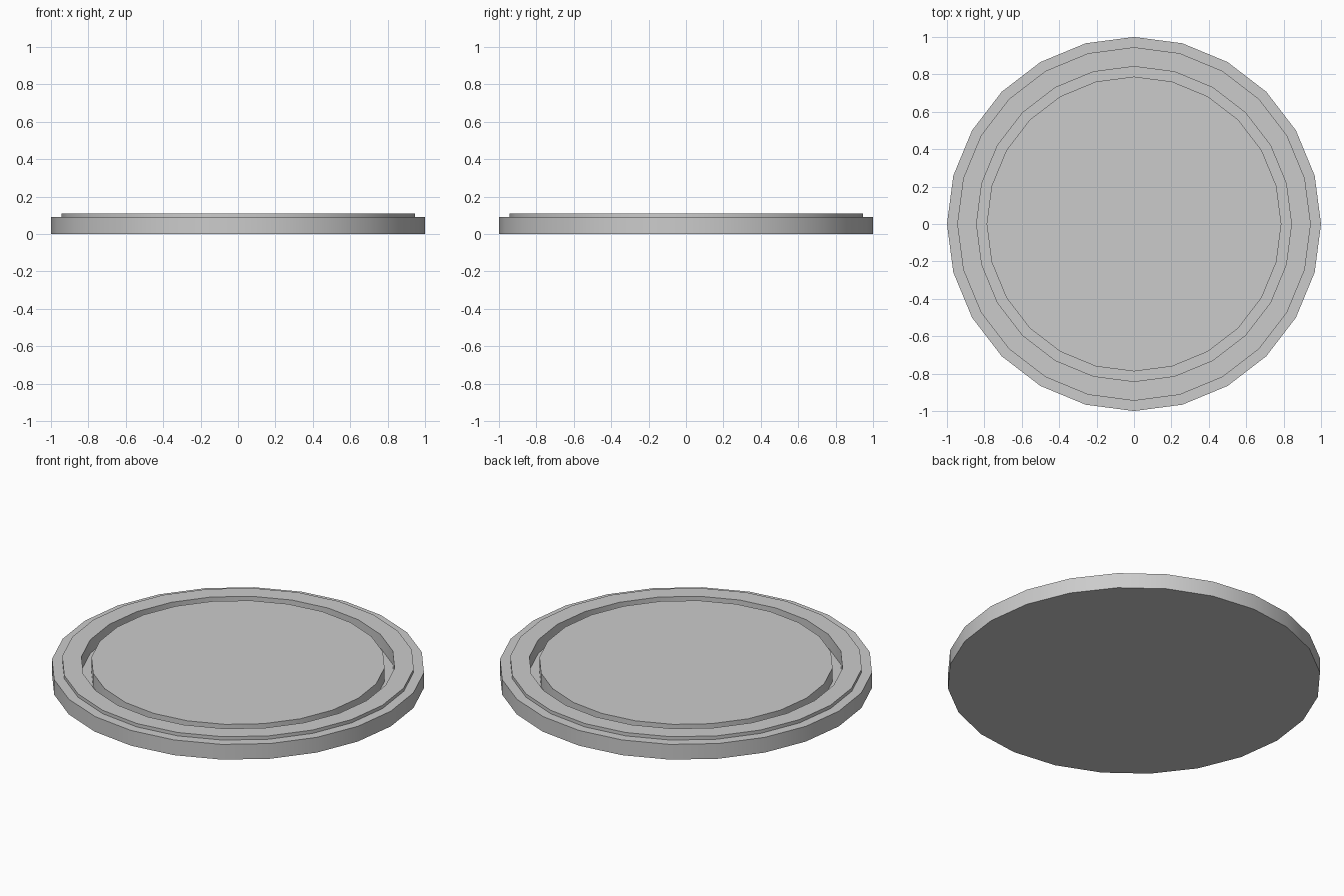
import bpy, bmesh, math

if "Cube" in bpy.data.objects:
    bpy.data.objects.remove(bpy.data.objects["Cube"])

SIDES = 24

def lathe(name, profile):
    """Revolve an (r, z) profile that runs from the bottom centre to the top centre."""
    bm = bmesh.new()
    rings = []
    for r, z in profile:
        rings.append([bm.verts.new((r * math.cos(2 * math.pi * i / SIDES),
                                    r * math.sin(2 * math.pi * i / SIDES), z))
                      for i in range(SIDES)])
    for a, b in zip(rings, rings[1:]):
        for i in range(SIDES):
            j = (i + 1) % SIDES
            bm.faces.new((a[i], a[j], b[j], b[i]))
    bm.faces.new(rings[0][::-1])
    bm.faces.new(rings[-1])
    mesh = bpy.data.meshes.new(name)
    bm.to_mesh(mesh)
    bm.free()
    ob = bpy.data.objects.new(name, mesh)
    bpy.context.collection.objects.link(ob)
    bpy.context.view_layer.objects.active = ob
    ob.select_set(True)
    bpy.ops.object.shade_smooth_by_angle(angle=math.radians(30))
    return ob

# Round plate: stepped outer rim, narrow groove, raised centre disc
lathe("round_plate", [(1.0, 0), (1.0, 0.09), (0.945, 0.09), (0.945, 0.11),
                      (0.842, 0.11), (0.842, 0.03), (0.788, 0.03), (0.788, 0.11)])
